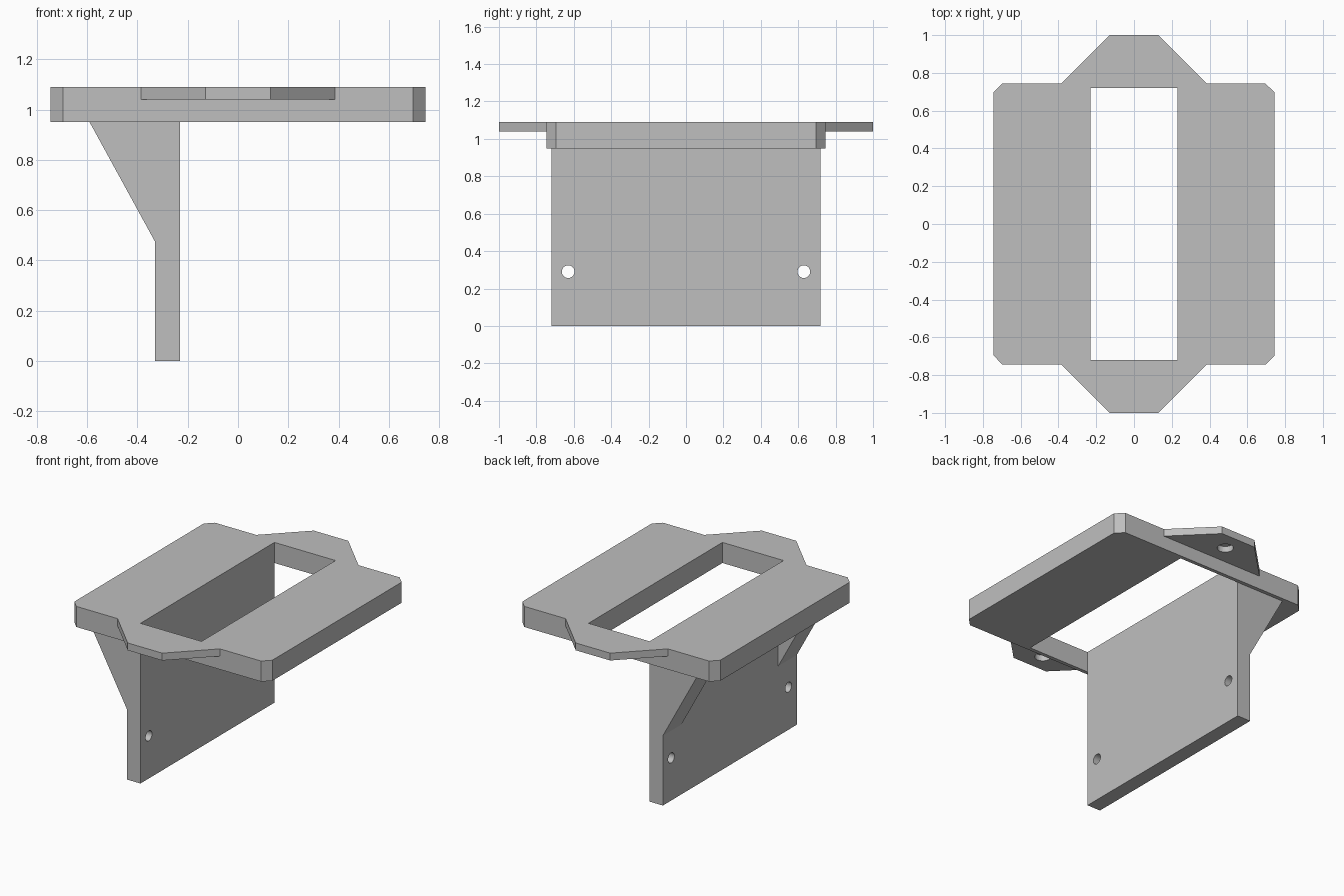
import bpy, bmesh, math
from mathutils import Vector

if "Cube" in bpy.data.objects:
    bpy.data.objects.remove(bpy.data.objects["Cube"], do_unlink=True)

grey = bpy.data.materials.new("plain grey")
grey.use_nodes = True
colour = (0.52, 0.52, 0.52, 1)
grey.diffuse_color = colour
grey.node_tree.nodes["Principled BSDF"].inputs["Base Color"].default_value = colour

TOP, UNDERSIDE, EAR_UNDER = 1.09, 0.95, 1.04
HALF_X, HALF_Y, BEVEL = 0.745, 0.745, 0.05
WINDOW_X, WINDOW_Y = 0.23, 0.72
WALL_BACK, WALL_FACE = -0.33, -0.23


def prism(name, outline, axis, low, high):
    """Extrude a 2D outline along an axis; the outline uses the other two axes in order."""
    def place(p, depth):
        co = list(p)
        co.insert(axis, depth)
        return Vector(co)
    bm = bmesh.new()
    face = bm.faces.new([bm.verts.new(place(p, low)) for p in outline])
    new = bmesh.ops.extrude_face_region(bm, geom=[face])["geom"]
    shift = place((0, 0), high - low)
    bmesh.ops.translate(bm, vec=shift, verts=[g for g in new if isinstance(g, bmesh.types.BMVert)])
    bmesh.ops.recalc_face_normals(bm, faces=bm.faces)
    mesh = bpy.data.meshes.new(name)
    bm.to_mesh(mesh)
    bm.free()
    mesh.materials.append(grey)
    obj = bpy.data.objects.new(name, mesh)
    bpy.context.collection.objects.link(obj)
    return obj


def rect(a0, a1, b0, b1):
    return [(a0, b0), (a1, b0), (a1, b1), (a0, b1)]


def circle(a, b, radius, sides=32):
    turns = [math.tau * i / sides for i in range(sides)]
    return [(a + radius * math.cos(t), b + radius * math.sin(t)) for t in turns]


def cut(obj, cutter):
    mod = obj.modifiers.new("cut", "BOOLEAN")
    mod.operation = "DIFFERENCE"
    mod.solver = "EXACT"
    mod.object = cutter
    bpy.context.view_layer.objects.active = obj
    bpy.ops.object.modifier_apply(modifier=mod.name)
    bpy.data.objects.remove(cutter, do_unlink=True)


# Top plate: bevelled corners and a long window
corners = []
for sx, sy in ((1, 1), (-1, 1), (-1, -1), (1, -1)):
    pair = [(sx * HALF_X, sy * (HALF_Y - BEVEL)), (sx * (HALF_X - BEVEL), sy * HALF_Y)]
    corners += pair if sx * sy > 0 else pair[::-1]
plate = prism("top_plate", corners, 2, UNDERSIDE, TOP)
cut(plate, prism("window_cutter", rect(-WINDOW_X, WINDOW_X, -WINDOW_Y, WINDOW_Y), 2, 0.8, 1.2))

# Upright wall, flush with the window edge, with two screw holes
wall = prism("upright_wall", rect(WALL_BACK, WALL_FACE, -WINDOW_Y, WINDOW_Y), 2, 0, UNDERSIDE)

for side, label in ((-1, "front"), (1, "back")):
    cut(wall, prism("screw_cutter", circle(side * 0.63, 0.29, 0.034), 0, -0.5, 0))

    # Thin mounting ear with a blind hole underneath
    ear_outline = [(-0.385, side * HALF_Y), (0.385, side * HALF_Y), (0.13, side), (-0.13, side)]
    ear = prism(label + "_ear", ear_outline, 2, EAR_UNDER, TOP)
    cut(ear, prism("ear_cutter", circle(0, side * 0.875, 0.05), 2, 1.0, TOP - 0.01))

    # Triangular gusset bracing the wall to the plate
    triangle = [(WALL_BACK, 0.475), (WALL_BACK, UNDERSIDE), (-0.59, UNDERSIDE)]
    low, high = sorted((side * WINDOW_Y, side * (WINDOW_Y - 0.2)))
    prism(label + "_gusset", triangle, 1, low, high)
